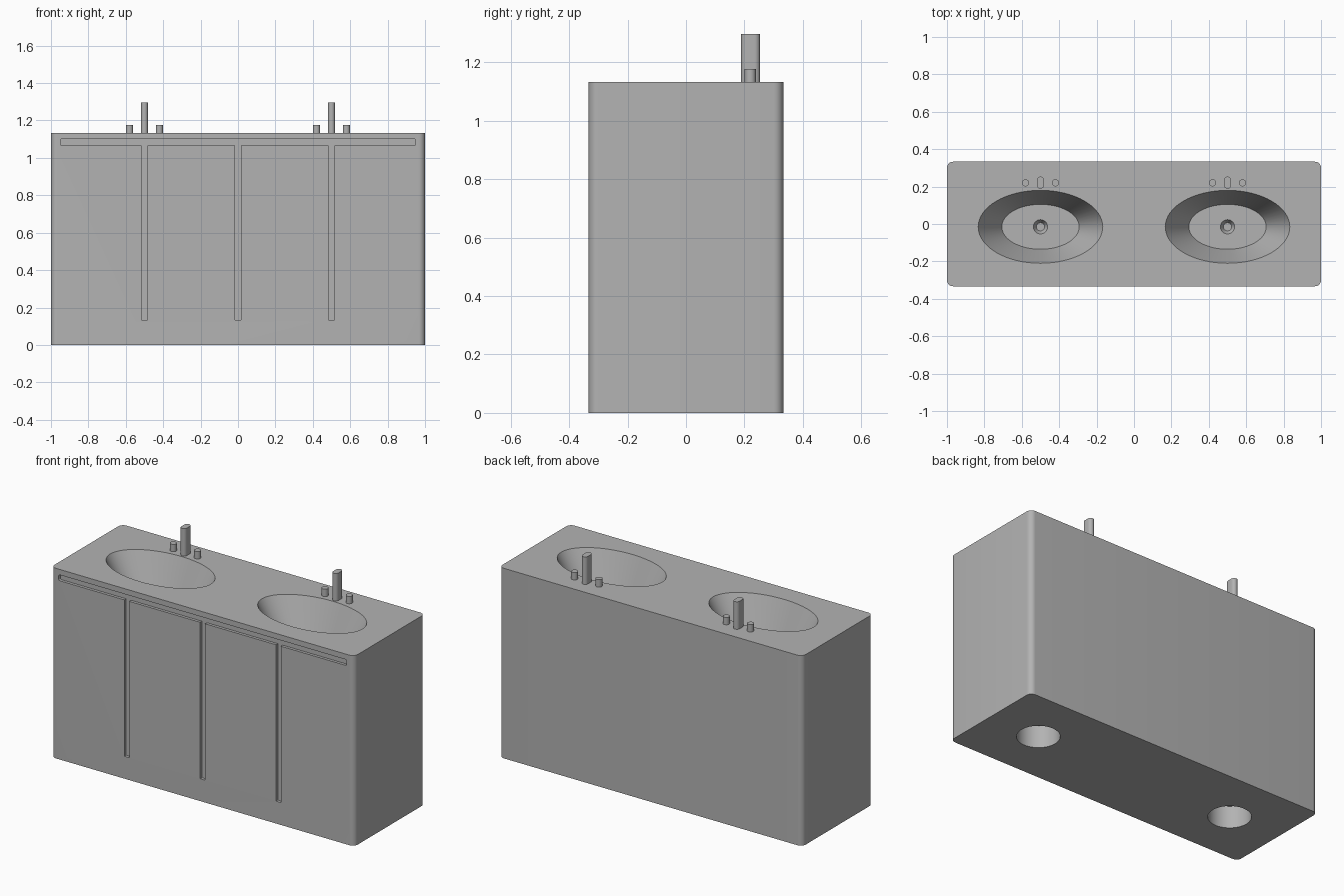
import bpy
from math import sin, cos, pi

if "Cube" in bpy.data.objects:
    bpy.data.objects.remove(bpy.data.objects["Cube"])

GREY = (0.45, 0.45, 0.45, 1)
mat = bpy.data.materials.new("grey")
mat.use_nodes = True
mat.diffuse_color = GREY
mat.node_tree.nodes["Principled BSDF"].inputs["Base Color"].default_value = GREY

TOP = 1.133
FRONT = -0.333


def rounded(hx, hy, r, n=8):
    """Rounded rectangle outline, anticlockwise."""
    pts = []
    for i, (sx, sy) in enumerate([(1, 1), (-1, 1), (-1, -1), (1, -1)]):
        for k in range(n + 1):
            a = (i + k / n) * pi / 2
            p = (sx * (hx - r) + r * cos(a), sy * (hy - r) + r * sin(a))
            if not pts or abs(p[0] - pts[-1][0]) + abs(p[1] - pts[-1][1]) > 1e-5:
                pts.append(p)
    if abs(pts[0][0] - pts[-1][0]) + abs(pts[0][1] - pts[-1][1]) < 1e-5:
        pts.pop()
    return pts


def ellipse(rx, ry, n=64):
    return [(rx * cos(2 * pi * k / n), ry * sin(2 * pi * k / n)) for k in range(n)]


def loft(name, sections, x=0, y=0, forward=False):
    """Closed solid through (outline, height) sections; forward lofts along y."""
    n = len(sections[0][0])
    verts = []
    for outline, h in sections:
        for u, v in outline:
            verts.append((x + u, h, y + v) if forward else (x + u, y + v, h))
    faces = [list(range(n))[::-1], list(range(len(verts) - n, len(verts)))]
    for s in range(len(sections) - 1):
        for k in range(n):
            a, b = s * n + k, s * n + (k + 1) % n
            faces.append([a, b, b + n, a + n])
    if forward:
        faces = [f[::-1] for f in faces]
    mesh = bpy.data.meshes.new(name)
    mesh.from_pydata(verts, [], faces)
    mesh.materials.append(mat)
    obj = bpy.data.objects.new(name, mesh)
    bpy.context.collection.objects.link(obj)
    return obj


def select(obj):
    bpy.ops.object.select_all(action='DESELECT')
    obj.select_set(True)
    bpy.context.view_layer.objects.active = obj


def smooth(obj):
    select(obj)
    bpy.ops.object.shade_smooth_by_angle(angle=0.5)


def cut(target, cutter):
    select(target)
    mod = target.modifiers.new("cut", 'BOOLEAN')
    mod.operation = 'DIFFERENCE'
    mod.solver = 'EXACT'
    mod.object = cutter
    bpy.ops.object.modifier_apply(modifier=mod.name)
    bpy.data.objects.remove(cutter)


# Cabinet block with rounded upright edges
outline = rounded(1, -FRONT, 0.033)
cabinet = loft("cabinet", [(outline, 0), (outline, TOP)])

# Door grooves and the long groove under the counter
def groove(x, z, hx, hz, r):
    shape = rounded(hx, hz, r, 4)
    return loft("groove_cutter", [(shape, FRONT - 0.1), (shape, FRONT + 0.017)], x, z, True)

cut(cabinet, groove(0, 1.083, 0.95, 0.0175, 0.008))
for x in (-0.5, 0, 0.5):
    cut(cabinet, groove(x, 0.606, 0.0165, 0.473, 0.003))

# Basins, drains, and round recesses underneath
BASIN_Y, FLOOR = -0.015, TOP - 0.22
for side in (-1, 1):
    lip = 0.05 / 0.22
    basin = [(ellipse(0.207, 0.12), FLOOR), (ellipse(0.333, 0.195), TOP),
             (ellipse(0.333 + 0.126 * lip, 0.195 + 0.075 * lip), TOP + 0.05)]
    cut(cabinet, loft("basin_cutter", basin, side * 0.5, BASIN_Y))
    drain = [(ellipse(0.022, 0.022, 32), FLOOR - 0.03), (ellipse(0.038, 0.038, 32), FLOOR),
             (ellipse(0.038, 0.038, 32), FLOOR + 0.02)]
    cut(cabinet, loft("drain_cutter", drain, side * 0.5, BASIN_Y))
    foot = ellipse(0.117, 0.117, 48)
    cut(cabinet, loft("recess_cutter", [(foot, -0.1), (foot, 0.133)], side * 0.667, 0))
smooth(cabinet)

# Taps: an upright spout between two round handles
for side, word in ((-1, "right"), (1, "left")):
    spout = rounded(0.0185, 0.0325, 0.0185)
    smooth(loft(word + "_spout", [(spout, TOP - 0.01), (spout, 1.297)], side * 0.5, 0.221))
    for dx, place in ((-0.08, "inner"), (0.08, "outer")):
        knob = ellipse(0.019, 0.019, 32)
        smooth(loft(f"{word}_{place}_handle", [(knob, TOP - 0.01), (knob, 1.177)],
                    side * (0.5 + dx), 0.22))
